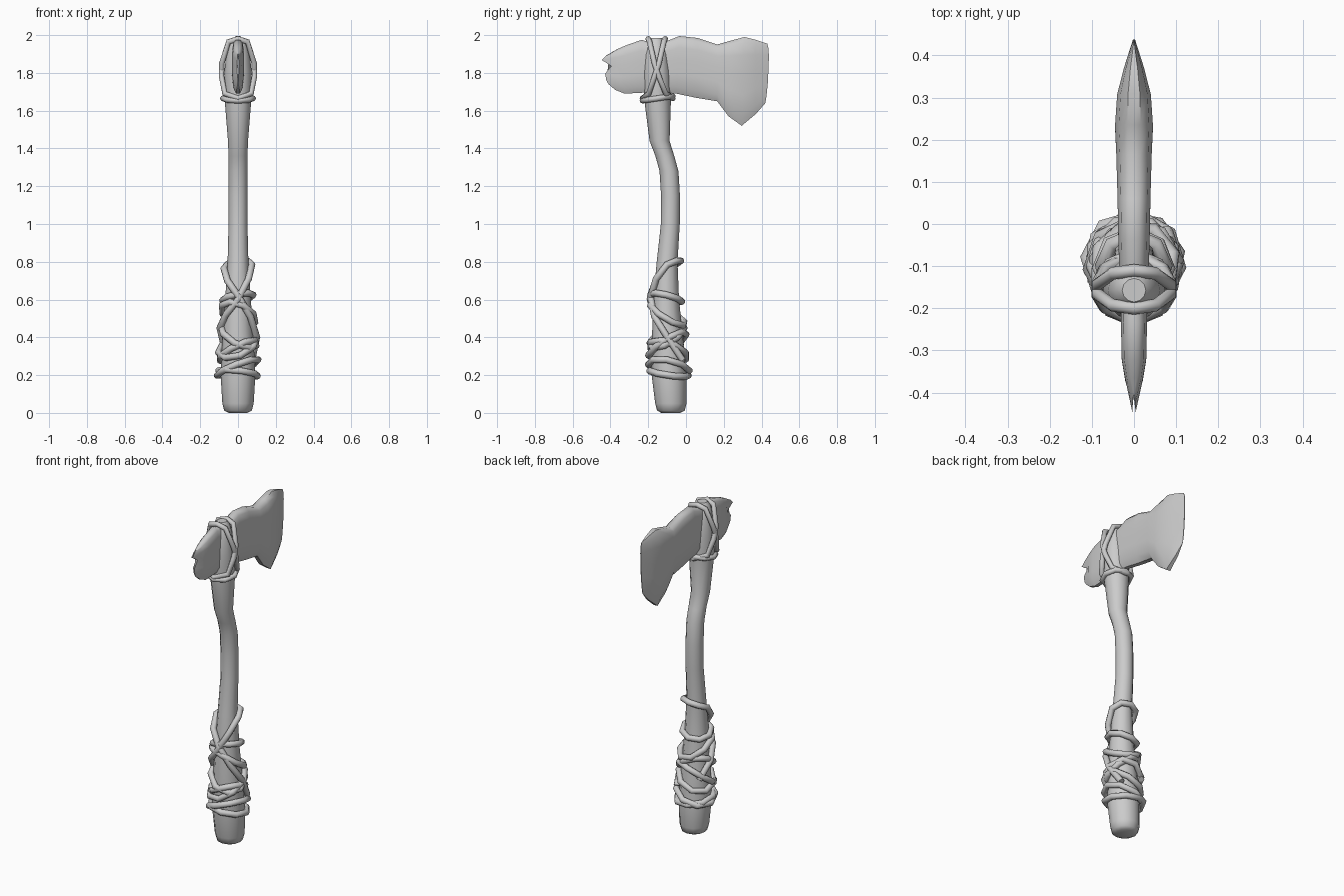
import bpy, bmesh
from math import sin, cos, radians, tau

if "Cube" in bpy.data.objects:
    bpy.data.objects.remove(bpy.data.objects["Cube"])

# handle profile: z, centre y, radius
HANDLE = [(0, -.08, .05), (.012, -.08, .073), (.05, -.08, .083), (.2, -.09, .092),
          (.4, -.098, .082), (.6, -.105, .068), (.8, -.1, .055), (1.0, -.083, .05),
          (1.15, -.082, .05), (1.28, -.09, .05), (1.36, -.112, .05), (1.44, -.14, .053),
          (1.65, -.15, .07), (1.8, -.155, .073), (1.9, -.157, .062), (1.965, -.157, .045),
          (1.985, -.157, .028)]


def handle_at(z):
    for (z0, y0, r0), (z1, y1, r1) in zip(HANDLE, HANDLE[1:]):
        if z <= z1:
            f = (z - z0) / (z1 - z0)
            return y0 + (y1 - y0) * f, r0 + (r1 - r0) * f
    return HANDLE[-1][1:]


def loft(name, rings, angle):
    """Skin a list of closed rings and cap both ends."""
    bm = bmesh.new()
    rows = [[bm.verts.new(p) for p in ring] for ring in rings]
    n = len(rows[0])
    for a, b in zip(rows, rows[1:]):
        for i in range(n):
            j = (i + 1) % n
            bm.faces.new((a[i], a[j], b[j], b[i]))
    bm.faces.new(rows[0])
    bm.faces.new(rows[-1])
    bmesh.ops.recalc_face_normals(bm, faces=bm.faces)
    me = bpy.data.meshes.new(name)
    bm.to_mesh(me)
    bm.free()
    ob = bpy.data.objects.new(name, me)
    bpy.context.collection.objects.link(ob)
    bpy.context.view_layer.objects.active = ob
    ob.select_set(True)
    bpy.ops.object.shade_smooth_by_angle(angle=radians(angle))
    ob.select_set(False)
    return ob


def cord(name, paths, closed=True, r=.018):
    """Round cord along one or more point paths, turned into a mesh."""
    cu = bpy.data.curves.new(name, 'CURVE')
    cu.dimensions = '3D'
    cu.bevel_depth = r
    cu.bevel_resolution = 2
    cu.use_fill_caps = True
    for pts in paths:
        sp = cu.splines.new('POLY')
        sp.points.add(len(pts) - 1)
        for p, co in zip(sp.points, pts):
            p.co = (*co, 1)
        sp.use_cyclic_u = closed
        sp.use_smooth = True
    ob = bpy.data.objects.new(name, cu)
    bpy.context.collection.objects.link(ob)
    bpy.context.view_layer.objects.active = ob
    ob.select_set(True)
    bpy.ops.object.convert(target='MESH')
    bpy.context.object.select_set(False)


def around(deg, z, off=.014):
    """Point just outside the handle surface."""
    y, r = handle_at(z)
    a = radians(deg)
    return ((r + off) * cos(a), y + (r + off) * sin(a), z)


# wooden handle
loft("handle", [[(r * cos(tau * i / 12), y + r * sin(tau * i / 12), z) for i in range(12)]
                for z, y, r in HANDLE], 50)

# stone head: top y, top z, bottom y, bottom z, half thickness
STATIONS = [(-.405, 1.90, -.41, 1.74, .004), (-.365, 1.925, -.375, 1.71, .021),
            (-.32, 1.945, -.325, 1.69, .029), (-.235, 1.975, -.23, 1.695, .031),
            (-.19, 1.96, -.19, 1.695, .031), (-.11, 1.965, -.11, 1.695, .035),
            (-.035, 1.995, -.05, 1.69, .037), (.06, 1.985, .06, 1.667, .039),
            (.165, 1.95, .165, 1.65, .042), (.235, 1.97, .225, 1.57, .045),
            (.31, 1.99, .295, 1.52, .04), (.37, 1.975, .37, 1.583, .024),
            (.43, 1.955, .42, 1.64, .002)]
ROWS = [(0, .35), (.06, .8), (.2, 1), (.4, 1), (.65, 1), (.88, .85), (1, .35)]
NOTCH = [0, -.02, -.04, .012, -.02, -.012, 0]
EDGE = [0, .006, .011, .011, .01, .005, 0]
rings = []
for k, (yt, zt, yb, zb, t) in enumerate(STATIONS):
    bulge = NOTCH if k == 0 else EDGE if k == len(STATIONS) - 1 else [0] * 7
    side = [(t * w, yt + (yb - yt) * f + d, zt + (zb - zt) * f)
            for (f, w), d in zip(ROWS, bulge)]
    rings.append(side + [(-x, y, z) for x, y, z in reversed(side)])
loft("stone_head", rings, 50)

# grip wrap: tilted loops (height, rise to the right, rise to the back)
LOOPS = [(.61, .015, -.02), (.525, -.03, -.055), (.41, -.045, .05), (.36, .035, .06),
         (.33, .045, -.03), (.24, .04, -.02), (.21, -.012, -.015)]
paths = []
for k, (z, tx, ty) in enumerate(LOOPS):
    paths.append([around(45 * i + 17 * k, z + tx * cos(radians(45 * i + 17 * k))
                         + ty * sin(radians(45 * i + 17 * k)), .014 + .005 * (k % 2))
                  for i in range(8)])
cord("grip_loops", paths)

# long cord crossing over itself at the front of the grip
HEIGHTS = [.28, .40, .51, .62, .70, .765, .79, .805, .805, .785, .71, .60, .52, .45, .35]
cord("grip_cross_cord", [[around(405 - 45 * i, z, .018) for i, z in enumerate(HEIGHTS)]], False)

# head lashing: two crossing loops over the stone and a ring below it
lash = []
for s in (1, -1):
    half = [(.05, -.155 + s * .038, 1.965), (.086, -.155 + s * .012, 1.85),
            (.087, -.155 - s * .012, 1.78), (.07, -.152 - s * .045, 1.69)]
    lash.append([(0, -.155 + s * .045, 1.98)] + half + [(0, -.15 - s * .08, 1.665)]
                + [(-x, y, z) for x, y, z in reversed(half)])
lash.append([around(45 * i, 1.665 + .012 * sin(radians(45 * i)), .01) for i in range(8)])
cord("head_lashing", lash, r=.015)
